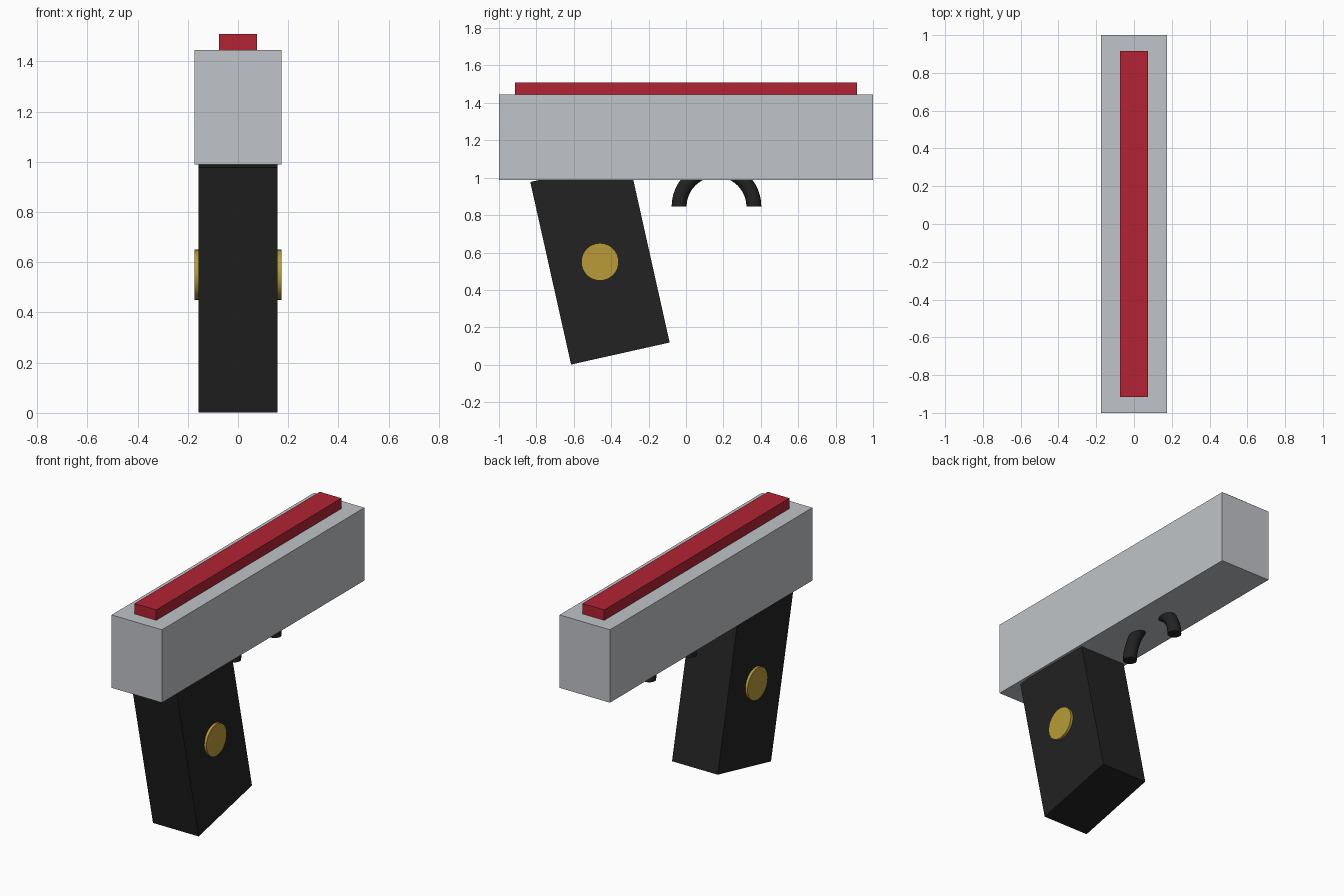
import bpy, bmesh, math
from mathutils import Matrix, Vector

cube = bpy.data.objects.get("Cube")
if cube:
    bpy.data.objects.remove(cube, do_unlink=True)


def material(name, rgb):
    m = bpy.data.materials.new(name)
    m.use_nodes = True
    color = (*rgb, 1.0)
    m.diffuse_color = color
    bsdf = next(n for n in m.node_tree.nodes if n.type == 'BSDF_PRINCIPLED')
    bsdf.inputs["Base Color"].default_value = color
    return m


silver = material("silver grey", (0.53, 0.55, 0.58))
red = material("deep red", (0.445, 0.016, 0.034))
black = material("soft black", (0.016, 0.016, 0.016))
gold = material("gold", (0.48, 0.328, 0.04))


def finish(name, bm, mat, smooth=False):
    bmesh.ops.recalc_face_normals(bm, faces=bm.faces)
    mesh = bpy.data.meshes.new(name)
    bm.to_mesh(mesh)
    bm.free()
    mesh.materials.append(mat)
    obj = bpy.data.objects.new(name, mesh)
    bpy.context.collection.objects.link(obj)
    if smooth:
        bpy.ops.object.select_all(action='DESELECT')
        obj.select_set(True)
        bpy.context.view_layer.objects.active = obj
        bpy.ops.object.shade_smooth_by_angle(angle=math.radians(40))
    return obj


def box(name, size, center, mat, tilt=0.0):
    bm = bmesh.new()
    bmesh.ops.create_cube(bm, size=1, matrix=Matrix.Diagonal((*size, 1)))
    obj = finish(name, bm, mat)
    obj.location = center
    obj.rotation_euler.x = tilt
    return obj


# Main body, top rail and raked grip
box("body", (0.348, 2.0, 0.456), (0, 0, 1.217), silver)
box("top_rail", (0.15, 1.83, 0.065), (0, 0, 1.4775), red)
grip_center = Vector((0, -0.46, 0.548))
box("grip", (0.316, 0.54, 1.0), grip_center, black, math.radians(12.6))

# Round medallion on each side of the grip
for side, x in (("left", 0.164), ("right", -0.164)):
    bm = bmesh.new()
    bmesh.ops.create_cone(bm, cap_ends=True, segments=32, radius1=0.1, radius2=0.1,
                          depth=0.02, matrix=Matrix.Rotation(math.pi / 2, 4, 'Y'))
    medallion = finish(side + "_medallion", bm, gold, smooth=True)
    medallion.location = (x, grip_center.y, 0.55)

# Half-ring guard: a disc swept through half a turn, its crown sunk in the body
guard_center = Vector((0, 0.163, 0.845))
bm = bmesh.new()
bmesh.ops.create_circle(bm, cap_ends=True, segments=16, radius=0.04,
                        matrix=Matrix.Translation(guard_center + Vector((0, 0.2, 0))))
start_cap = bm.faces[:]
end = bmesh.ops.spin(bm, geom=start_cap + bm.edges[:] + bm.verts[:], cent=guard_center,
                     axis=(1, 0, 0), angle=math.pi, steps=24, use_duplicate=False)
finish("guard", bm, black, smooth=True)
